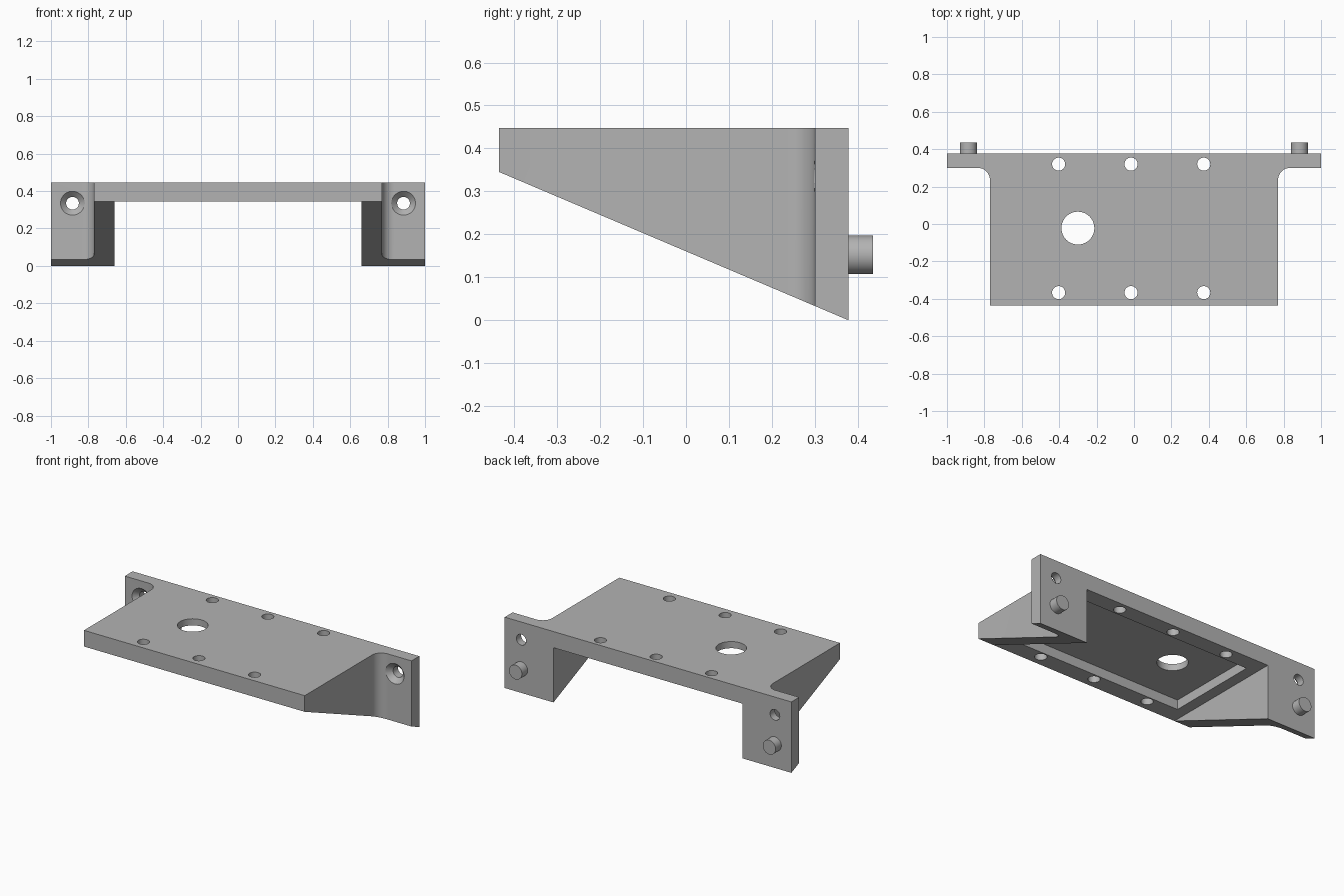
import bpy, bmesh, math
from mathutils import Vector

if "Cube" in bpy.data.objects:
    bpy.data.objects.remove(bpy.data.objects["Cube"])

grey = bpy.data.materials.new("plain grey")
grey.use_nodes = True
GREY = (0.45, 0.45, 0.45, 1)
grey.diffuse_color = GREY
grey.node_tree.nodes["Principled BSDF"].inputs["Base Color"].default_value = GREY

TOP, UNDER = 0.447, 0.345
FRONT, BACK, FLANGE = -0.435, 0.378, 0.30
SIDE, INNER, FILLET = 0.77, 0.66, 0.065


def make(name, bm):
    bmesh.ops.recalc_face_normals(bm, faces=bm.faces[:])
    mesh = bpy.data.meshes.new(name)
    bm.to_mesh(mesh)
    bm.free()
    mesh.materials.append(grey)
    obj = bpy.data.objects.new(name, mesh)
    bpy.context.collection.objects.link(obj)
    return obj


def box(name, lo, hi):
    bm = bmesh.new()
    bmesh.ops.create_cube(bm, size=1)
    lo, hi = Vector(lo), Vector(hi)
    bmesh.ops.scale(bm, vec=hi - lo, verts=bm.verts)
    bmesh.ops.translate(bm, vec=(lo + hi) / 2, verts=bm.verts)
    return make(name, bm)


def rod(name, start, end, r1, r2):
    """Cylinder or cone between two points."""
    start, end = Vector(start), Vector(end)
    axis = end - start
    bm = bmesh.new()
    bmesh.ops.create_cone(bm, cap_ends=True, segments=40, radius1=r1,
                          radius2=r2, depth=axis.length)
    turn = Vector((0, 0, 1)).rotation_difference(axis).to_matrix()
    bmesh.ops.rotate(bm, matrix=turn, verts=bm.verts)
    bmesh.ops.translate(bm, vec=(start + end) / 2, verts=bm.verts)
    return make(name, bm)


def cut(obj, cutter):
    mod = obj.modifiers.new("cut", 'BOOLEAN')
    mod.operation, mod.solver, mod.object = 'DIFFERENCE', 'EXACT', cutter
    bpy.context.view_layer.objects.active = obj
    bpy.ops.object.modifier_apply(modifier=mod.name)
    bpy.data.objects.remove(cutter)


def smooth(obj):
    bpy.ops.object.select_all(action='DESELECT')
    obj.select_set(True)
    bpy.context.view_layer.objects.active = obj
    bpy.ops.object.shade_smooth_by_angle(angle=math.radians(30))


# Bracket body: plan outline with filleted flange corners, extruded upward
half = [(SIDE, FRONT)]
for i in range(13):
    a = math.pi - i * math.pi / 24
    half.append((SIDE + FILLET + FILLET * math.cos(a),
                 FLANGE - FILLET + FILLET * math.sin(a)))
half += [(1, FLANGE), (1, BACK)]
outline = half + [(-x, y) for x, y in reversed(half)]
bm = bmesh.new()
face = bm.faces.new([bm.verts.new((x, y, 0)) for x, y in outline])
up = bmesh.ops.extrude_face_region(bm, geom=[face])["geom"]
bmesh.ops.translate(bm, vec=(0, 0, TOP),
                    verts=[v for v in up if isinstance(v, bmesh.types.BMVert)])

# Slope the lower side from the front lip down to the back
normal = Vector((0, -UNDER, FRONT - BACK))
bmesh.ops.bisect_plane(bm, geom=bm.verts[:] + bm.edges[:] + bm.faces[:],
                       plane_co=(0, BACK, 0), plane_no=normal, clear_outer=True)
bmesh.ops.holes_fill(bm, edges=[e for e in bm.edges if e.is_boundary])
body = make("bracket_body", bm)

# Open space between the ribs, and shallow pocket under the plate
cut(body, box("rib_gap", (-INNER, -1, -1), (INNER, 1, UNDER)))
cut(body, box("pocket", (-0.59, -0.325, 0.2), (0.59, 0.275, 0.405)))

# Plate holes
for x in (-0.403, -0.016, 0.373):
    for y in (-0.367, 0.32):
        cut(body, rod("screw_hole", (x, y, 0.2), (x, y, 0.6), 0.035, 0.035))
cut(body, rod("cable_hole", (-0.30, -0.022, 0.2), (-0.30, -0.022, 0.6), 0.088, 0.088))

# Countersunk flange holes and locating pins
for side, s in (("left", 1), ("right", -1)):
    x, z = s * 0.885, 0.335
    cut(body, rod("bolt_hole", (x, 0.2, z), (x, 0.5, z), 0.034, 0.034))
    cut(body, rod("countersink", (x, FLANGE - 0.03, z), (x, FLANGE + 0.03, z),
                  0.094, 0.034))
    pin = rod(side + "_locating_pin", (x, BACK - 0.02, 0.152),
              (x, 0.435, 0.152), 0.045, 0.045)
    smooth(pin)
smooth(body)
